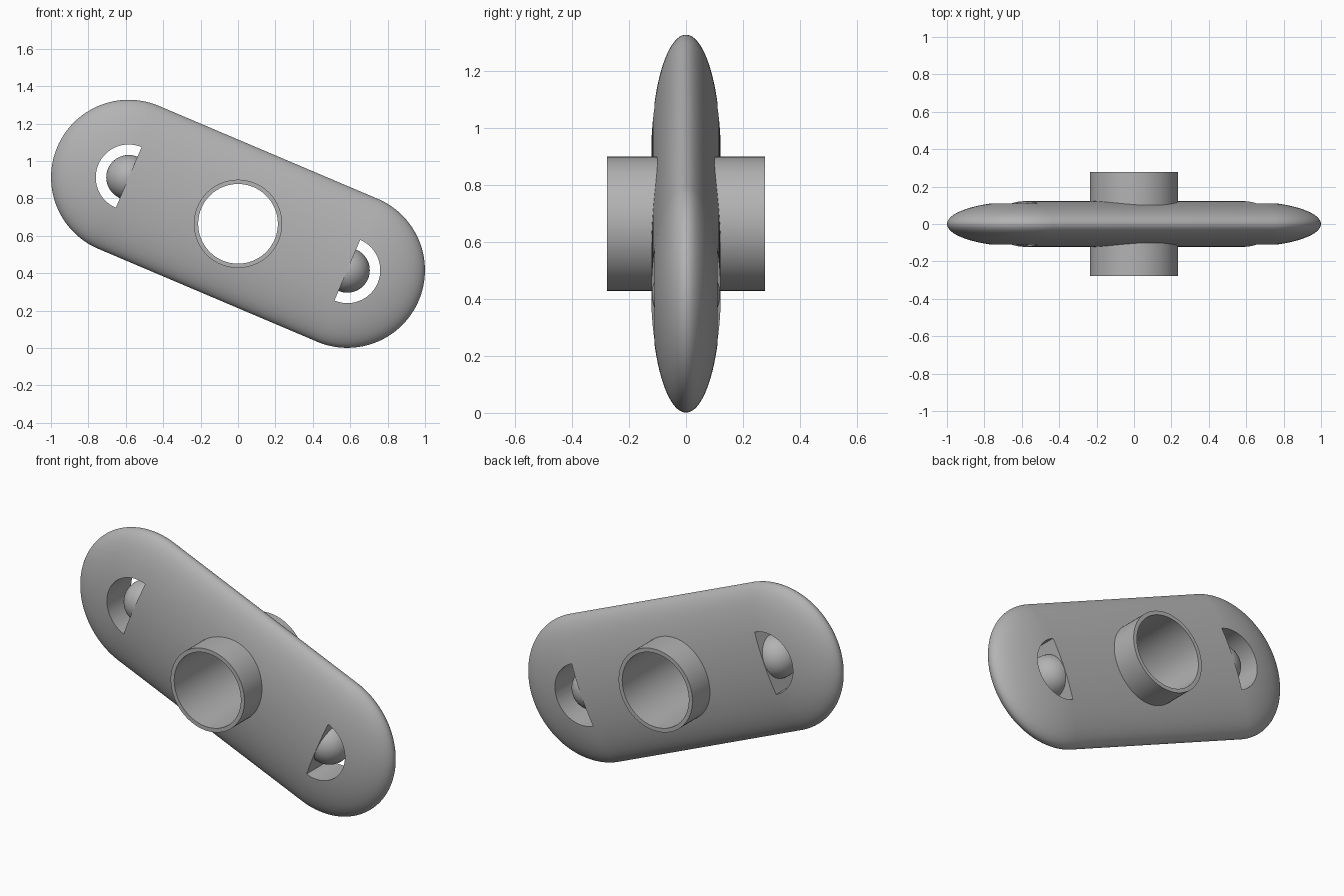
import bpy, bmesh
from math import radians, pi, cos, sin
from mathutils import Matrix

cube = bpy.data.objects.get("Cube")
if cube:
    bpy.data.objects.remove(cube)

TILT = Matrix.Translation((0, 0, 0.664)) @ Matrix.Rotation(radians(23), 4, 'Y')
REACH, RADIUS, HALF = 0.635, 0.415, 0.122
TUBE_OUT, TUBE_IN, TUBE_HALF = 0.236, 0.213, 0.278

grey = bpy.data.materials.new("plain_grey")
grey.use_nodes = True
colour = (0.45, 0.45, 0.45, 1)
grey.diffuse_color = colour
grey.node_tree.nodes["Principled BSDF"].inputs["Base Color"].default_value = colour


def add(name, bm):
    bmesh.ops.recalc_face_normals(bm, faces=bm.faces)
    mesh = bpy.data.meshes.new(name)
    bm.to_mesh(mesh)
    bm.free()
    mesh.materials.append(grey)
    ob = bpy.data.objects.new(name, mesh)
    bpy.context.collection.objects.link(ob)
    ob.matrix_world = TILT
    return ob


def smooth(ob):
    bpy.ops.object.select_all(action='DESELECT')
    ob.select_set(True)
    bpy.context.view_layer.objects.active = ob
    bpy.ops.object.shade_smooth_by_angle(angle=radians(30))


def prism(name, points, half):
    """Extrude an outline in the local xz plane along y."""
    bm = bmesh.new()
    face = bm.faces.new([bm.verts.new((x, -half, z)) for x, z in points])
    out = bmesh.ops.extrude_face_region(bm, geom=[face])
    moved = [v for v in out["geom"] if isinstance(v, bmesh.types.BMVert)]
    bmesh.ops.translate(bm, verts=moved, vec=(0, 2 * half, 0))
    return add(name, bm)


def arc(cx, r, start, sweep, n):
    return [(cx + r * cos(start + sweep * i / n), r * sin(start + sweep * i / n))
            for i in range(n + 1)]


def cut(ob, cutter):
    mod = ob.modifiers.new("cut", 'BOOLEAN')
    mod.operation, mod.solver, mod.object = 'DIFFERENCE', 'EXACT', cutter
    bpy.context.view_layer.objects.active = ob
    bpy.ops.object.modifier_apply(modifier=mod.name)
    bpy.data.objects.remove(cutter)


# Body: flattened sphere pulled apart into a long rounded lozenge
bm = bmesh.new()
bmesh.ops.create_uvsphere(bm, u_segments=96, v_segments=65, radius=1,
                          matrix=Matrix.Rotation(pi / 2, 4, 'Y'))
for v in bm.verts:
    v.co.x = v.co.x * RADIUS + (REACH if v.co.x > 0 else -REACH)
    v.co.y *= HALF
    v.co.z *= RADIUS
body = add("body", bm)

# Central bore and the two half-round openings
bore = arc(0, (TUBE_OUT + TUBE_IN) / 2, 0, 2 * pi, 64)[:-1]
cut(body, prism("bore_cutter", bore, 0.4))
for side in (-1, 1):
    half_disc = arc(side * REACH, 0.176, -side * pi / 2, pi, 40)
    cut(body, prism("opening_cutter", half_disc, 0.4))
smooth(body)

# Balls sitting half inside the openings
for side, name in ((1, "left_ball"), (-1, "right_ball")):
    bm = bmesh.new()
    bmesh.ops.create_uvsphere(bm, u_segments=48, v_segments=32, radius=0.12,
                              matrix=Matrix.Translation((side * REACH, 0, 0)))
    smooth(add(name, bm))

# Tube through the centre
bm = bmesh.new()
n = 72
rings = []
for r, y in ((TUBE_OUT, -TUBE_HALF), (TUBE_OUT, TUBE_HALF),
             (TUBE_IN, TUBE_HALF), (TUBE_IN, -TUBE_HALF)):
    rings.append([bm.verts.new((x, y, z)) for x, z in arc(0, r, 0, 2 * pi, n)[:-1]])
for k in range(4):
    a, b = rings[k], rings[(k + 1) % 4]
    for i in range(n):
        j = (i + 1) % n
        bm.faces.new((a[i], a[j], b[j], b[i]))
smooth(add("centre_tube", bm))
